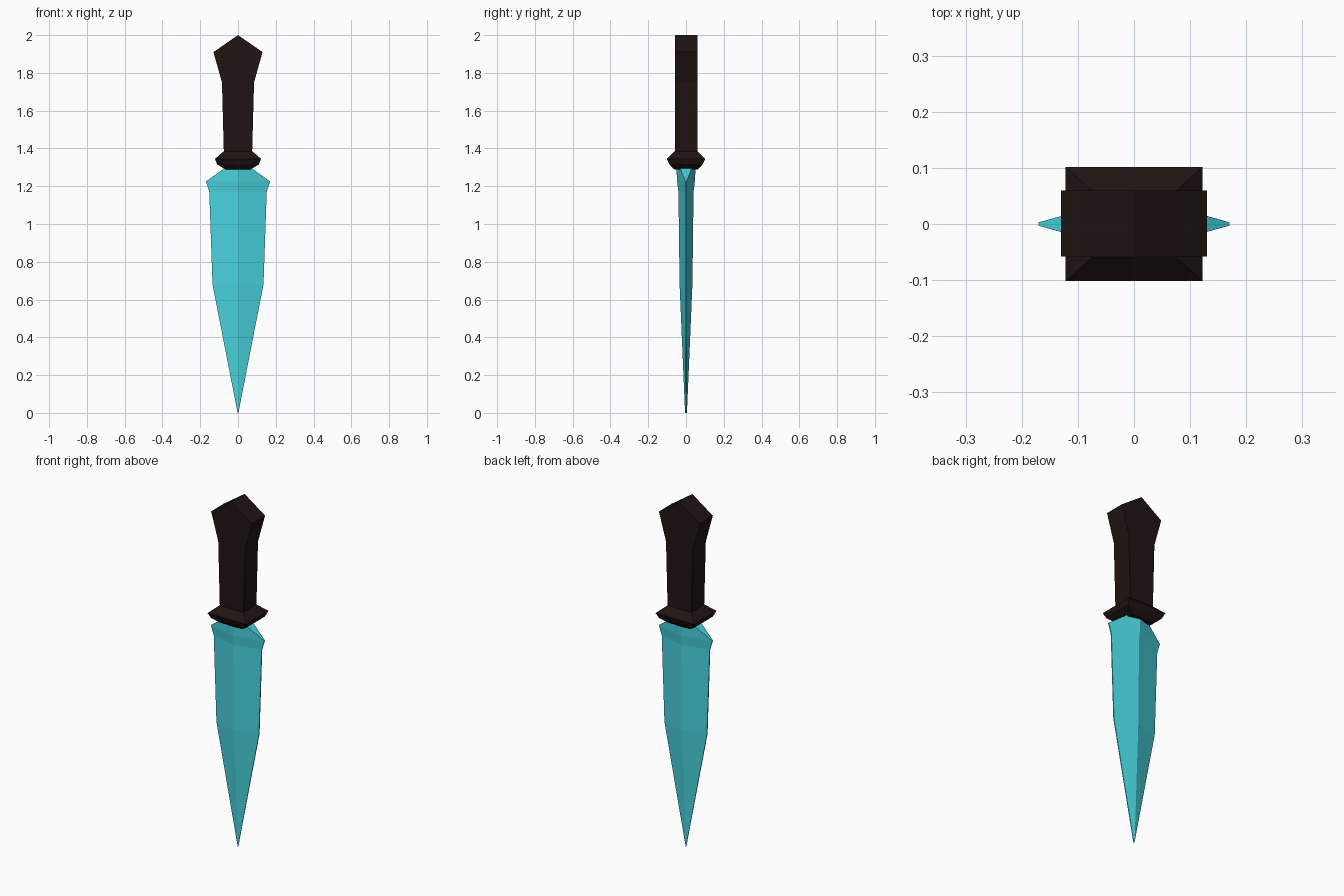
import bpy
import bmesh

if "Cube" in bpy.data.objects:
    bpy.data.objects.remove(bpy.data.objects["Cube"])


def material(name, color):
    mat = bpy.data.materials.new(name)
    mat.diffuse_color = color
    mat.use_nodes = True
    mat.node_tree.nodes["Principled BSDF"].inputs["Base Color"].default_value = mat.diffuse_color
    return mat


def loft(name, rings, mat):
    """Skin a stack of equal-length rings and cap both ends."""
    bm = bmesh.new()
    loops = [[bm.verts.new(p) for p in ring] for ring in rings]
    n = len(loops[0])
    for a, b in zip(loops, loops[1:]):
        for i in range(n):
            j = (i + 1) % n
            bm.faces.new((a[i], a[j], b[j], b[i]))
    bm.faces.new(loops[0][::-1])
    bm.faces.new(loops[-1])
    bmesh.ops.recalc_face_normals(bm, faces=bm.faces[:])
    mesh = bpy.data.meshes.new(name)
    bm.to_mesh(mesh)
    bm.free()
    mesh.materials.append(mat)
    obj = bpy.data.objects.new(name, mesh)
    bpy.context.collection.objects.link(obj)
    return obj


def blade_ring(z, w, t, e):
    """Flattened diamond: half width w, ridge half thickness t, edge half thickness e."""
    return [(0, -t, z), (w, -e, z), (w, e, z), (0, t, z), (-w, e, z), (-w, -e, z)]


def box_ring(z, x, y):
    return [(-x, -y, z), (x, -y, z), (x, y, z), (-x, y, z)]


turquoise = material("turquoise", (0.065, 0.65, 0.73, 1))
dark_wood = material("dark_wood", (0.014, 0.007, 0.006, 1))

# Blade, tip down, flaring into shoulders below the guard
loft("blade", [blade_ring(*s) for s in (
    (0.0, 0.002, 0.005, 0.001),
    (0.68, 0.135, 0.034, 0.003),
    (1.17, 0.152, 0.040, 0.003),
    (1.225, 0.170, 0.047, 0.003),
    (1.30, 0.065, 0.051, 0.032),
)], turquoise)

# Bevelled guard
loft("guard", [box_ring(*s) for s in (
    (1.288, 0.065, 0.062),
    (1.315, 0.110, 0.088),
    (1.345, 0.122, 0.102),
    (1.385, 0.076, 0.060),
)], dark_wood)

# Flat-sided grip with a flared, pointed pommel
half = [(0.075, 1.38), (0.085, 1.75), (0.13, 1.91)]
outline = half + [(0, 2.0)] + [(-x, z) for x, z in reversed(half)]
loft("handle", [[(x, y, z) for x, z in outline] for y in (-0.058, 0.06)], dark_wood)
